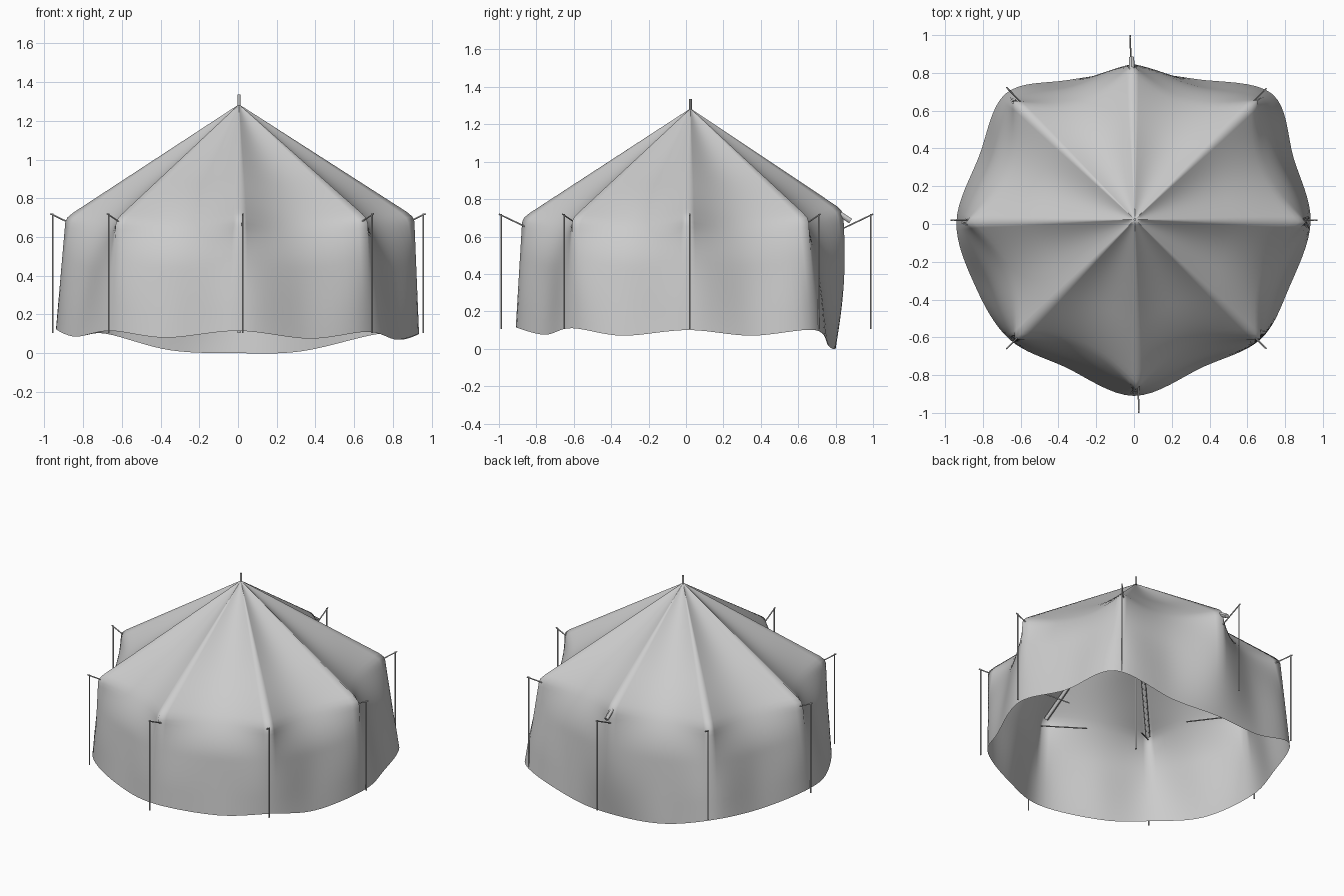
import bpy, bmesh, math
from mathutils import Vector as V

if "Cube" in bpy.data.objects:
    bpy.data.objects.remove(bpy.data.objects["Cube"])

APEX = V((0.005, 0.024, 1.285))

# eave corners (8 ridges) and hem outline (ridge, mid, ridge, ...), counter-clockwise from +x
EAVE = [V(p) for p in [(.910, .01, .705), (.65, .655, .70), (-.01, .84, .74), (-.635, .65, .70),
                       (-.89, .01, .70), (-.63, -.61, .69), (.01, -.875, .70), (.67, -.61, .695)]]
HEM = [V(p) for p in [(.935, .01, .10), (.845, .35, .07), (.73, .69, .10), (.33, .767, .01),
                      (0, .80, 0), (-.35, .762, .015), (-.68, .69, .10), (-.82, .36, .09),
                      (-.94, .01, .125), (-.84, -.33, .085), (-.66, -.61, .115), (-.37, -.755, .08),
                      (0, -.91, .115), (.37, -.755, .075), (.67, -.61, .11), (.82, -.34, .07)]]


def smooth(t):
    t = max(0, min(1, t))
    return t * t * (3 - 2 * t)


def catmull(pts, f):
    i = int(f)
    t = f - i
    a, b, c, d = [pts[(i + k) % len(pts)] for k in (-1, 0, 1, 2)]
    return .5 * (2 * b + (c - a) * t + (2 * a - 5 * b + 4 * c - d) * t * t
                 + (3 * b - a - 3 * c + d) * t ** 3)


def bent(eave, hem, s, w):
    """Path apex -> eave -> hem, the eave rounded over a half-width w."""
    def line(x):
        return APEX.lerp(eave, x) if x < 1 else eave.lerp(hem, x - 1)
    if abs(s - 1) >= w:
        return line(s)
    t = (s - 1 + w) / (2 * w)
    return line(1 - w).lerp(eave, t).lerp(eave.lerp(line(1 + w), t), t)


def column(j, s):
    """Point on one of 16 profiles: even ones are ridges, odd ones sagging panel middles."""
    if j % 2 == 0:
        p = bent(EAVE[j // 2], HEM[j], s, .04)
        if j == 4 and s > 1:                      # the back wall bellies out
            p = p + V((0, .025 * math.sin(math.pi * (s - 1)), 0))
        return p
    m = (EAVE[j // 2] + EAVE[(j // 2 + 1) % 8]) / 2
    p = bent(V((m.x * .955, m.y * .955, m.z - .03)), HEM[j], s, .38)
    return p - V((0, 0, .02 * math.sin(math.pi * min(s, 1))))


def ring(s, n):
    cols = [column(j, s) for j in range(16)]
    out = []
    for i in range(n):
        f = 8 * i / n
        k, t = int(f), f - int(f)
        a, m, b = cols[2 * k], cols[2 * k + 1], cols[(2 * k + 2) % 16]
        p = a.lerp(b, t) + (m - (a + b) / 2) * math.sin(math.pi * t)
        out.append(p.lerp(catmull(cols, 2 * f), smooth((s - 1) / .8)))
    return out


# canvas: roof and walls in one draped sheet
bm = bmesh.new()
N = 128
rings = [[bm.verts.new(p) for p in ring(i / 24, N)] for i in range(1, 49)]
top = bm.verts.new(APEX)
for j in range(N):
    n = (j + 1) % N
    bm.faces.new((top, rings[0][j], rings[0][n]))
    for a, b in zip(rings, rings[1:]):
        bm.faces.new((a[j], b[j], b[n], a[n]))
me = bpy.data.meshes.new("canvas")
bm.to_mesh(me)
bm.free()
for p in me.polygons:
    p.use_smooth = True
canvas = bpy.data.objects.new("canvas", me)
bpy.context.collection.objects.link(canvas)


def rod(name, a, b, r, sides=12):
    a, b = V(a), V(b)
    bpy.ops.mesh.primitive_cylinder_add(vertices=sides, radius=r, depth=(b - a).length,
                                        location=(a + b) / 2)
    o = bpy.context.object
    o.name = name
    o.rotation_euler = (b - a).to_track_quat('Z', 'Y').to_euler()
    bpy.ops.object.shade_smooth_by_angle()


# centre pole
rod("centre_pole", (.005, .024, .105), (.005, .024, 1.335), .007)

# rafters under the ridges, outer poles and their sloping arms
OUTER = [(.957, .02), (.692, .71), (-.02, .988), (-.667, .715),
         (-.957, .02), (-.667, -.652), (.025, -.988), (.692, -.652)]
for i, (x, y) in enumerate(OUTER):
    if i == 2:
        end = V((-.013, .88, .683))    # this rafter pokes out past the canvas
    else:
        end = APEX.lerp(EAVE[i], .955) - V((0, 0, .03))
    rod(f"rafter_{i}", APEX - V((0, 0, .04)), end, .014)
    rod(f"outer_pole_{i}", (x, y, .105), (x, y, .72), .004, 8)
    d = (V((x, y, 0)) - V((APEX.x, APEX.y, 0))).normalized()
    rod(f"pole_arm_{i}", V((x, y, .717)) + d * .012 + V((0, 0, .003)),
        V((x, y, .717)) - d * .55 - V((0, 0, .265)), .004, 8)
